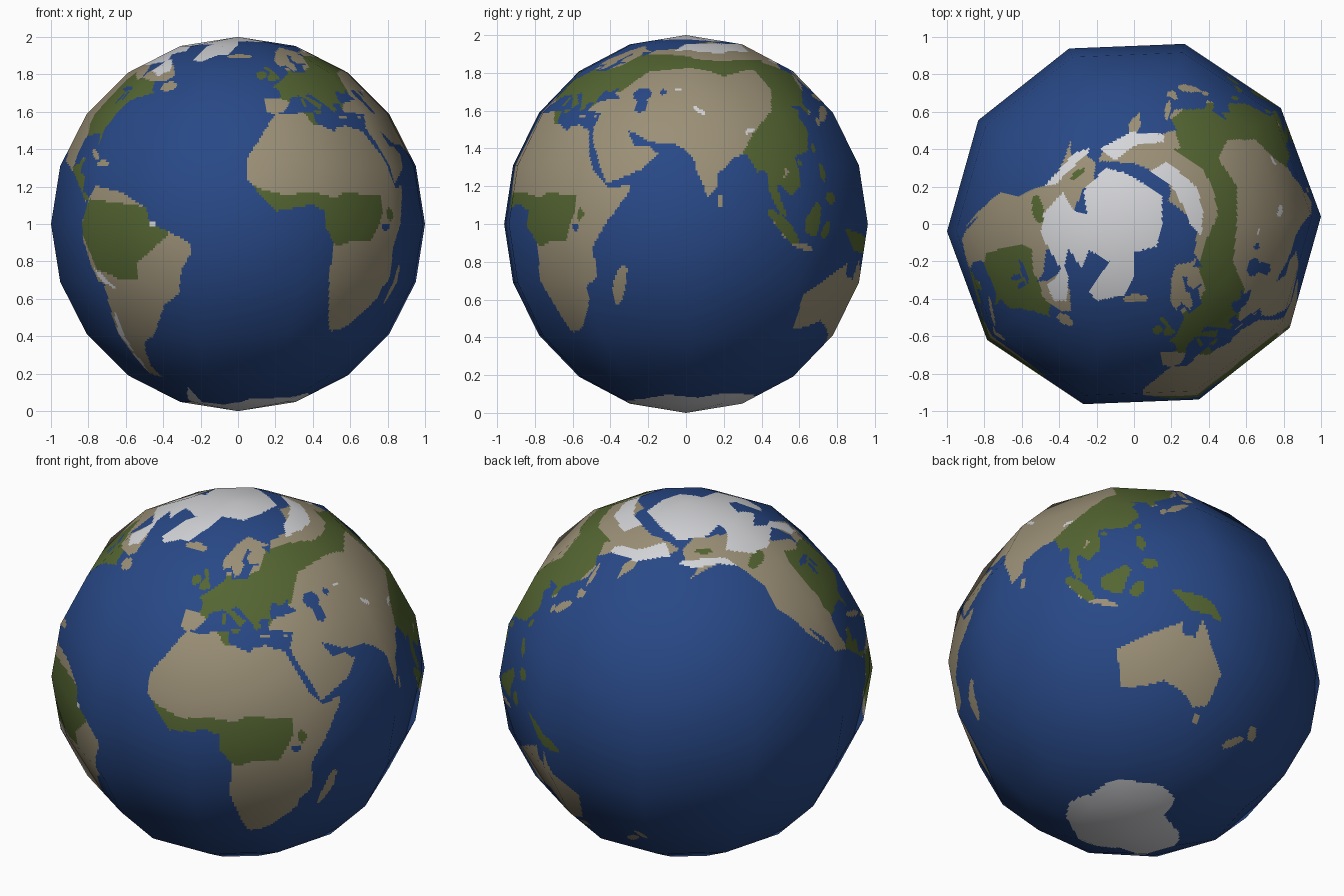
import bpy
import bmesh
import math
from mathutils import Vector

SIDES = 10            # facets around the globe, and bands from pole to pole
FINE = 24             # cells per facet band, so that coasts follow the outlines
SPIN = -69.7          # turn of the prime meridian from the +x axis

if "Cube" in bpy.data.objects:
    bpy.data.objects.remove(bpy.data.objects["Cube"], do_unlink=True)


# ---- Materials
def make_material(name, color):
    mat = bpy.data.materials.new(name)
    mat.use_nodes = True
    mat.diffuse_color = (*color, 1)
    mat.node_tree.nodes["Principled BSDF"].inputs["Base Color"].default_value = (*color, 1)
    return mat


OCEAN, DRY_LAND, FOREST, ICE = range(4)
materials = [
    make_material("ocean blue", (.021, .065, .24)),
    make_material("dry land tan", (.33, .28, .185)),
    make_material("forest green", (.09, .132, .032)),
    make_material("ice white", (.66, .665, .69)),
]

# ---- Land outlines as longitude, latitude
africa = [
    (-6, 36), (-10, 31), (-17, 21), (-17, 14), (-13, 9), (-8, 4), (4, 6), (9, 4), (9, -1),
    (13, -6), (12, -17), (15, -27), (18, -34), (20, -35), (25, -34), (31, -29), (35, -24),
    (35, -20), (40, -16), (39, -7), (43, -1), (51, 10), (51, 12), (44, 11), (39, 16),
    (35, 24), (32, 30), (25, 32), (20, 31), (19, 30), (11, 33), (11, 37), (0, 36)]
europe = [
    (-9, 37), (-9, 43), (-2, 43), (-1, 46), (-4, 48), (2, 51), (8, 54), (8, 57), (11, 57),
    (11, 54), (20, 54), (22, 57), (24, 59), (30, 60), (22, 60), (21, 63), (25, 65), (22, 66),
    (17, 61), (19, 60), (16, 56), (13, 55), (11, 59), (6, 58), (5, 62), (14, 68), (25, 71),
    (41, 67), (33, 67), (38, 64), (44, 68), (60, 69), (60, 45), (50, 45), (48, 42), (41, 42),
    (37, 45), (39, 47), (34, 45), (30, 46), (28, 42), (29, 41), (23, 40), (24, 38), (22, 37),
    (19, 41), (14, 45), (12, 44), (18, 40), (16, 38), (12, 42), (8, 44), (3, 43), (0, 39),
    (-2, 37), (-6, 36)]
asia = [
    (27, 37), (27, 40), (36, 42), (41, 42), (48, 43), (50, 50), (60, 69), (68, 68), (68, 72),
    (80, 73), (104, 77), (113, 74), (130, 71), (140, 73), (160, 70), (180, 69), (190, 66),
    (178, 63), (163, 60), (163, 56), (157, 51), (156, 57), (163, 62), (155, 59), (142, 59),
    (135, 55), (141, 52), (140, 48), (132, 43), (128, 40), (129, 36), (126, 35), (125, 39),
    (118, 39), (122, 37), (119, 35), (122, 30), (117, 23), (108, 21), (109, 12), (105, 9),
    (100, 13), (103, 2), (101, 3), (98, 9), (97, 17), (94, 16), (91, 22), (87, 21), (80, 15),
    (80, 11), (77, 8), (73, 17), (72, 21), (67, 25), (57, 26), (51, 29), (48, 30), (51, 25),
    (56, 25), (60, 22), (55, 17), (45, 13), (43, 13), (39, 21), (35, 28), (34, 31), (36, 36)]
north_america = [
    (-168, 66), (-157, 71), (-128, 70), (-115, 68), (-95, 68), (-94, 59), (-82, 55), (-80, 51),
    (-77, 56), (-78, 62), (-70, 61), (-64, 59), (-56, 53), (-60, 50), (-66, 50), (-64, 46),
    (-60, 46), (-66, 44), (-70, 43), (-74, 40), (-76, 35), (-81, 31), (-80, 25), (-83, 29),
    (-90, 29), (-97, 28), (-97, 22), (-95, 18), (-91, 19), (-90, 21), (-87, 21), (-88, 16),
    (-83, 15), (-83, 10), (-79, 9), (-77, 8), (-80, 7), (-86, 11), (-94, 16), (-105, 20),
    (-109, 26), (-114, 31), (-109, 23), (-115, 29), (-118, 34), (-124, 40), (-124, 48),
    (-133, 57), (-145, 60), (-153, 58), (-163, 54), (-157, 59), (-165, 61)]
south_america = [
    (-77, 8), (-72, 12), (-62, 10), (-52, 5), (-50, 0), (-44, -2), (-35, -6), (-35, -9),
    (-39, -14), (-41, -22), (-48, -26), (-54, -34), (-57, -37), (-62, -39), (-65, -43),
    (-68, -50), (-66, -55), (-73, -53), (-75, -46), (-73, -37), (-70, -19), (-76, -14),
    (-81, -5), (-80, 1)]
australia = [
    (114, -22), (122, -18), (129, -15), (136, -12), (136, -16), (140, -17), (142, -11),
    (146, -19), (153, -26), (150, -37), (144, -39), (138, -34), (131, -31), (124, -33),
    (115, -34)]
new_guinea = [(131, -1), (141, -3), (147, -6), (150, -10), (143, -9), (138, -8), (134, -4)]
borneo = [(109, 1), (117, 7), (119, 5), (116, -4), (110, -3)]
britain = [(-5, 50), (1, 51), (0, 53), (-3, 58), (-6, 58), (-3, 54), (-5, 52)]

# ---- Small islands and lakes: longitude, latitude, half length, half width, tilt
islands = [
    (47, -19, 7, 2, 72), (102, -1, 8, 2, -48), (110, -7, 5, 1, -8), (121, -2, 3, 2, 60),
    (122, 16, 3, 1.5, 100), (125, 8, 2.5, 2, 0), (137, 36, 5, 1.5, 40), (143, 43, 2, 1.5, 0),
    (131, 33, 1.5, 1, 60), (143, 50, 4, 1, 95), (81, 7, 2, 1, 90), (121, 24, 2, 1, 70),
    (-79, 22, 5, 1, -20), (-71, 19, 3, 1, 0), (-8, 53, 2, 1.5, 70), (-19, 65, 4, 1.5, 0),
    (176, -39, 3, 1.5, 120), (170, -44, 4, 1.5, 45), (147, -42, 1.5, 1.5, 0),
    (9, 41, 2, .7, 90), (14, 37, 1.5, .8, 0), (25, 35, 1.5, .5, 0), (33, 35, 1, .5, 0),
    (110, 19, 1.2, 1, 0), (-56, 48, 3, 2, 0)]
lakes = [
    (50, 44, 3, 3, 0), (51, 39, 2, 3, 0), (33, -1, 1.4, 1.4, 0), (-87, 47, 4, 1, 0),
    (-86, 43, 2.5, 1, 80), (-82, 44, 2, 1, 100), (59, 45, 1.2, 1.2, 0)]
mountain_ice = [
    (-71, -36, 8, .8, 84), (-73, -48, 4, 1, 90), (-70, -17, 5, .8, -40), (-49, 0, 1.2, 1, 0),
    (75, 37, 3, .8, -45), (94, 30, 2, .8, 30), (66, 46, 1, .6, 0)]

# ---- Forest outlines, kept to the land
amazon = [
    (-79, 4), (-76, 8), (-66, 7), (-50, 5), (-43, -3), (-50, -8), (-56, -12), (-56, -17),
    (-64, -17), (-72, -14), (-78, -7), (-81, -3)]
congo = [
    (-18, 13), (-13, 11), (-5, 9), (5, 10), (14, 8), (18, 10), (27, 9), (32, 9), (32, 3),
    (28, -5), (20, -5), (15, -7), (8, -4), (8, 3), (3, 4), (-9, 3), (-15, 7)]
eastern_woods = [
    (-100, 50), (-96, 54), (-85, 51), (-78, 52), (-66, 50), (-60, 43), (-78, 23), (-95, 28),
    (-99, 33)]
isthmus = [(-96, 18), (-86, 22), (-77, 10), (-77, 6), (-92, 13)]
monsoon_woods = [
    (93, 28), (103, 26), (104, 32), (112, 34), (125, 33), (126, 18), (130, 5), (152, -5),
    (152, -12), (135, -7), (118, -5), (104, -6), (94, 6), (100, 12), (105, 16), (100, 21)]
small_woods = [(-119, 57, 5, 2, 30), (-152, 65, 3, 1, 0), (35, 3, 1.5, 2, 0)]

# ---- Polar outlines in plan, as x, y
taiga = [
    (.2, .56), (.25, .4), (.2, .4), (.36, .3), (.42, .2), (.45, .05), (.38, -.1), (.34, -.22),
    (.38, -.35), (.33, -.45), (.2, -.5), (.05, -.5), (.05, -.65), (.25, -.69), (.4, -.7),
    (.53, -.58), (.56, -.5), (.59, -.35), (.53, -.2), (.55, 0), (.55, .2), (.45, .35),
    (.5, .45), (.65, .45), (.75, .35), (.82, .3), (.85, .45), (.7, .6), (.5, .65), (.3, .64)]
arctic_ice = [
    (-.25, .05), (-.27, .18), (-.15, .3), (-.04, .27), (.08, .2), (.15, .15), (.15, -.03),
    (.12, -.12), (0, -.15), (0, -.28), (-.05, -.38), (-.2, -.41), (-.24, -.36), (-.13, -.2),
    (-.24, -.14), (-.28, -.24), (-.35, -.13), (-.38, -.26), (-.45, -.14), (-.5, -.05),
    (-.48, .06), (-.38, .17), (-.32, .07)]
baffin_ice = [(-.38, -.22), (-.35, -.28), (-.36, -.41), (-.43, -.41), (-.47, -.32), (-.43, -.3)]
siberian_ice = [
    (.08, .28), (.17, .33), (.24, .28), (.33, .2), (.37, .08), (.36, -.07), (.3, 0),
    (.26, .1), (.2, .2)]
bering_ice = [(-.18, .4), (-.02, .49), (.16, .48), (.16, .44), (0, .42), (-.1, .34)]
gulf_ice = [(-.48, .2), (-.32, .38), (-.22, .41), (-.3, .33), (-.42, .21)]
antarctica = [
    (-180, -78), (-150, -77), (-120, -73), (-100, -72), (-75, -72), (-66, -67), (-57, -62),
    (-61, -73), (-40, -77), (-25, -74), (-10, -70), (30, -69), (55, -66), (80, -68),
    (100, -65), (135, -66), (160, -69), (168, -77), (180, -78), (180, -90), (-180, -90)]


# ---- Helpers that turn outlines into inside-or-outside tests
def inside(outline):
    edges = list(zip(outline, outline[1:] + outline[:1]))
    xs, ys = zip(*outline)
    left, right, low, high = min(xs), max(xs), min(ys), max(ys)

    def test(x, y):
        if not (left <= x <= right and low <= y <= high):
            return False
        hits = 0
        for (ax, ay), (bx, by) in edges:
            if (ay > y) != (by > y) and x < ax + (y - ay) * (bx - ax) / (by - ay):
                hits += 1
        return hits % 2 == 1
    return test


def blob(lon, lat, length, width, tilt):
    points = []
    c, s = math.cos(math.radians(tilt)), math.sin(math.radians(tilt))
    for k in range(SIDES):
        a = math.tau * k / SIDES
        u, v = length * math.cos(a), width * math.sin(a)
        points.append((lon + (u * c - v * s) / math.cos(math.radians(lat)), lat + u * s + v * c))
    return points


def tests(outlines, blobs=()):
    return [inside(o) for o in outlines] + [inside(blob(*b)) for b in blobs]


land = tests([africa, europe, asia, north_america, south_america, australia,
              new_guinea, borneo, britain], islands)
water = tests([], lakes)
woods = tests([amazon, congo, eastern_woods, isthmus, monsoon_woods], small_woods)
ice = tests([antarctica], mountain_ice)
polar_woods = tests([taiga])
polar_ice = tests([arctic_ice, baffin_ice, siberian_ice, bering_ice, gulf_ice])


def ground_at(lon, lat, spot):
    def hit(group, x=lon, y=lat):
        return any(t(x, y) for t in group)
    north = spot.z > 1
    if hit(ice) or (north and hit(polar_ice, spot.x, spot.y)):
        return ICE
    if hit(water) or not (hit(land) or hit(land, lon + 360)):
        return OCEAN
    if hit(woods) or (north and hit(polar_woods, spot.x, spot.y)):
        return FOREST
    return DRY_LAND


# ---- Globe: flat facets, divided into cells
def corner(i, j):
    a = math.radians(SPIN - 180) + math.tau * i / SIDES
    b = math.pi * (j / SIDES - .5)
    return Vector((math.cos(b) * math.cos(a), math.cos(b) * math.sin(a), 1 + math.sin(b)))


def on_facet(u, v):
    i, j = min(int(u), SIDES - 1), min(int(v), SIDES - 1)
    low = corner(i, j).lerp(corner(i + 1, j), u - i)
    high = corner(i, j + 1).lerp(corner(i + 1, j + 1), u - i)
    return low.lerp(high, v - j)


columns, rows = SIDES * FINE * 2, SIDES * FINE
bm = bmesh.new()
grid = []
for r in range(rows + 1):
    if r in (0, rows):
        grid.append([bm.verts.new(corner(0, r / FINE))] * columns)
    else:
        grid.append([bm.verts.new(on_facet(c / (FINE * 2), r / FINE)) for c in range(columns)])
for r in range(rows):
    for c in range(columns):
        d = (c + 1) % columns
        ring = [grid[r][c], grid[r][d], grid[r + 1][d], grid[r + 1][c]]
        face = bm.faces.new(list(dict.fromkeys(ring)))
        face.smooth = True
        lon, lat = (c + .5) * 360 / columns - 180, (r + .5) * 180 / rows - 90
        face.material_index = ground_at(lon, lat, face.calc_center_median())

mesh = bpy.data.meshes.new("globe")
bm.to_mesh(mesh)
bm.free()
for mat in materials:
    mesh.materials.append(mat)

# Round shading over the flat facets
middle = Vector((0, 0, 1))
mesh.normals_split_custom_set_from_vertices([(v.co - middle).normalized() for v in mesh.vertices])
globe = bpy.data.objects.new("globe", mesh)
bpy.context.collection.objects.link(globe)
